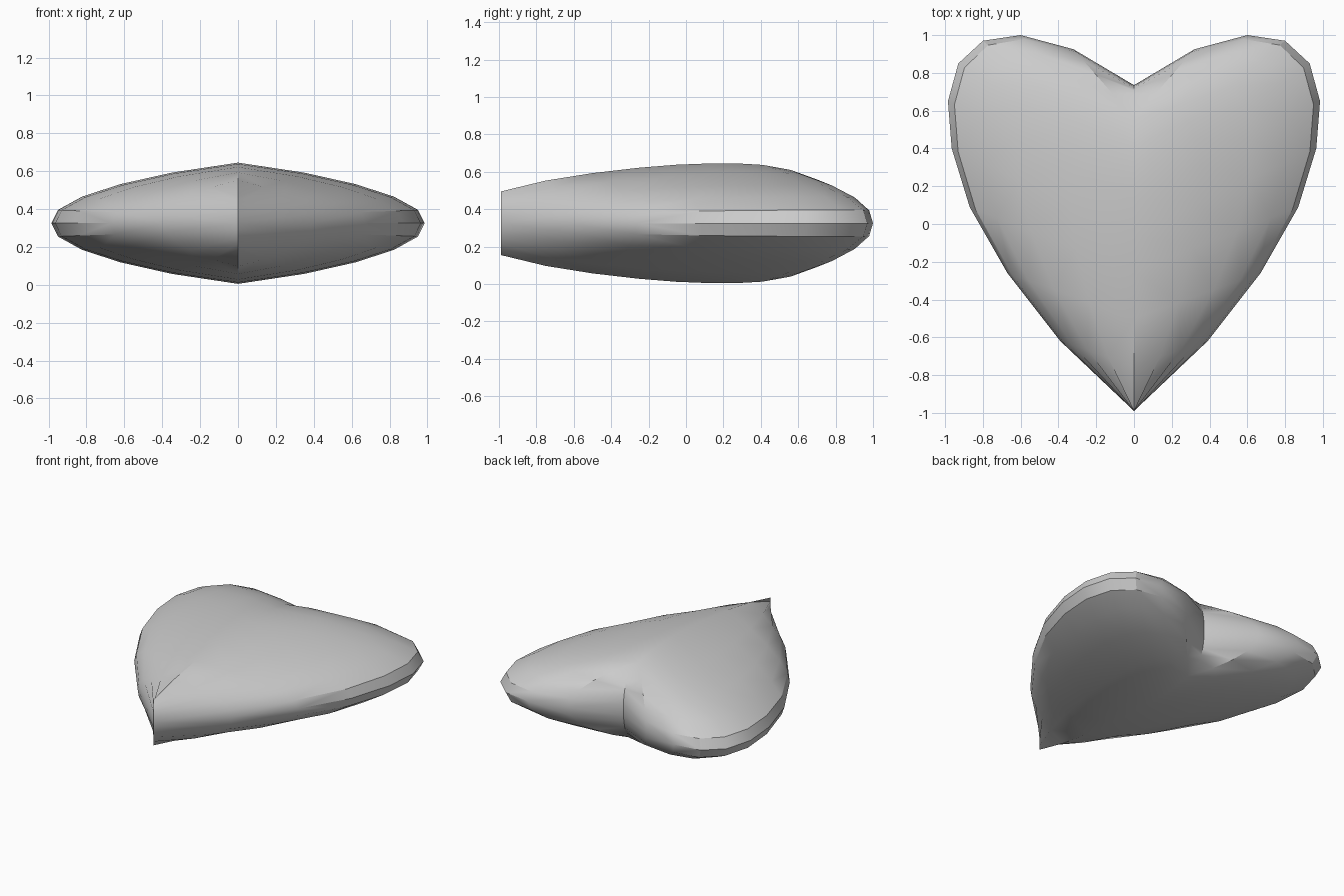
import bpy, bmesh, math

if "Cube" in bpy.data.objects:
    bpy.data.objects.remove(bpy.data.objects["Cube"])

MID = 0.325  # height of the rim

# Rim point (x, y) and the centre ridge point (y, height) it sweeps up to, tip to cleft
STATIONS = [
    (0.00, -0.99, -0.99, 0.170),
    (0.39, -0.62, -0.75, 0.228),
    (0.67, -0.26, -0.50, 0.268),
    (0.87, 0.09, -0.25, 0.297),
    (0.965, 0.40, -0.05, 0.313),
    (0.985, 0.65, 0.13, 0.320),
    (0.93, 0.85, 0.23, 0.320),
    (0.80, 0.97, 0.31, 0.318),
    (0.60, 1.00, 0.41, 0.312),
    (0.32, 0.925, 0.56, 0.285),
    (0.00, 0.735, 0.69, 0.220),
]
# Cross-section: (fraction of the way out to the rim, fraction of the height)
SECTION = [(1, 0), (0.965, 0.22), (0.835, 0.44), (0.63, 0.645), (0.355, 0.835), (0, 1)]

grey = bpy.data.materials.new("light grey")
grey.diffuse_color = (0.6, 0.6, 0.6, 1)
grey.use_nodes = True
grey.node_tree.nodes["Principled BSDF"].inputs["Base Color"].default_value = grey.diffuse_color

# Upper quarter of the heart, swept from rim to ridge
bm = bmesh.new()
grid = [[bm.verts.new((x * s, ry + (y - ry) * s, h * f)) for s, f in SECTION]
        for x, y, ry, h in STATIONS]
for a, b in zip(grid, grid[1:]):
    for j in range(len(SECTION) - 1):
        bm.faces.new((a[j], b[j], b[j + 1], a[j + 1]))
mesh = bpy.data.meshes.new("heart")
bm.to_mesh(mesh)
bm.free()
mesh.materials.append(grey)

heart = bpy.data.objects.new("heart", mesh)
bpy.context.collection.objects.link(heart)
heart.location.z = MID
bpy.context.view_layer.objects.active = heart
heart.select_set(True)

# Mirror left/right and top/bottom
mirror = heart.modifiers.new("mirror", "MIRROR")
mirror.use_axis = (True, False, True)
mirror.merge_threshold = 0.001
bpy.ops.object.modifier_apply(modifier="mirror")
bpy.ops.object.shade_smooth_by_angle(angle=math.radians(30))
